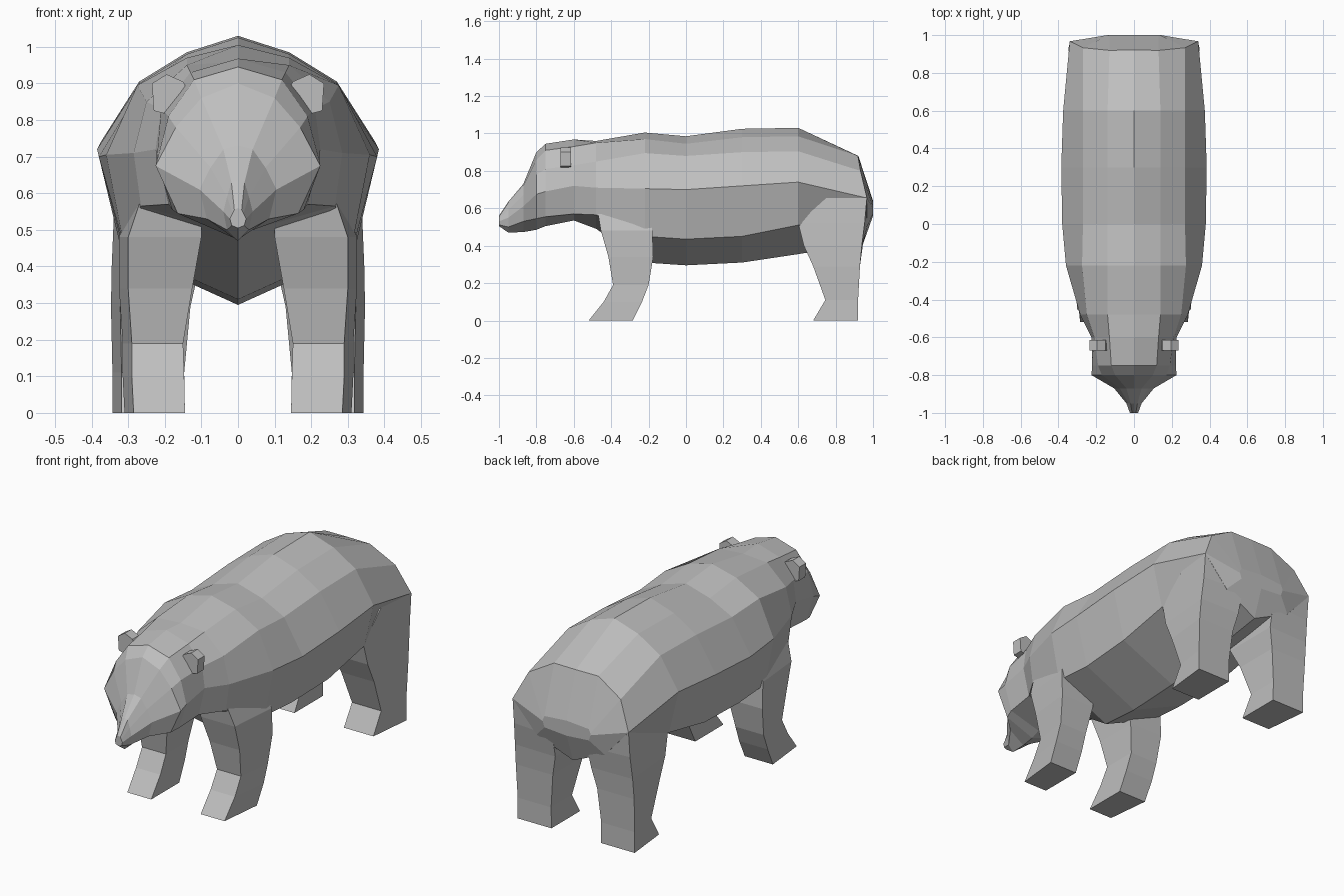
import bpy
import bmesh

default_cube = bpy.data.objects.get("Cube")
if default_cube:
    bpy.data.objects.remove(default_cube, do_unlink=True)

# One plain colour for the whole animal
fur = bpy.data.materials.new("grey_fur")
fur.use_nodes = True
grey = (0.52, 0.52, 0.52, 1)
fur.diffuse_color = grey
fur.node_tree.nodes["Principled BSDF"].inputs["Base Color"].default_value = grey


def loft(name, rings, mirror=False):
    """Skin a closed surface over equally long closed rings of points."""
    bm = bmesh.new()
    loops = [[bm.verts.new(point) for point in ring] for ring in rings]
    for lower, upper in zip(loops, loops[1:]):
        for i in range(len(lower)):
            j = (i + 1) % len(lower)
            bm.faces.new((lower[i], lower[j], upper[j], upper[i]))
    bm.faces.new(loops[0])
    bm.faces.new(loops[-1])
    bmesh.ops.recalc_face_normals(bm, faces=bm.faces)
    mesh = bpy.data.meshes.new(name)
    bm.to_mesh(mesh)
    bm.free()
    mesh.materials.append(fur)
    part = bpy.data.objects.new(name, mesh)
    bpy.context.scene.collection.objects.link(part)
    if mirror:
        part.modifiers.new("other_side", "MIRROR")
    return part


def cross_section(half, y_at):
    """Close a half outline (top middle to bottom middle) by reflecting it."""
    outline = half + [(-x, z) for x, z in half[-2:0:-1]]
    return [(x, y_at(x, z), z) for x, z in outline]


def level(y):
    return lambda x, z: y


def rump_slope(x, z):
    return 1 - 0.28 * abs(z - 0.6) - 0.15 * x * x


# Snout, skull and neck: half outlines from the nose backwards
head = [
    (-1, [(0, .56), (.01, .555), (.015, .545), (.022, .53), (.017, .512), (0, .505)]),
    (-0.95, [(0, .635), (.018, .63), (.03, .59), (.04, .55), (.03, .5), (0, .47)]),
    (-0.87, [(0, .73), (.04, .72), (.075, .67), (.105, .61), (.085, .53), (0, .473)]),
    (-0.8, [(0, .9), (.1, .86), (.17, .78), (.225, .675), (.165, .545), (0, .485)]),
    (-0.75, [(0, .945), (.12, .91), (.19, .81), (.222, .69), (.18, .555), (0, .505)]),
    (-0.6, [(0, .968), (.13, .93), (.21, .83), (.225, .72), (.19, .57), (0, .535)]),
]

# Torso: half outlines from shoulders to hips
torso = [
    (-0.48, [(0, .96), (.14, .95), (.25, .85), (.285, .71), (.265, .565), (0, .49)]),
    (-0.22, [(0, 1.005), (.14, .97), (.275, .895), (.36, .705), (.31, .45), (0, .31)]),
    (0, [(0, .985), (.14, .945), (.27, .88), (.38, .7), (.31, .435), (0, .295)]),
    (0.3, [(0, 1.025), (.14, .98), (.27, .9), (.385, .72), (.32, .45), (0, .31)]),
    (0.6, [(0, 1.03), (.14, .985), (.27, .905), (.375, .74), (.32, .51), (0, .355)]),
]
sections = [cross_section(half, level(y)) for y, half in head + torso]

# Rump: a sloping outline closed by a small flat patch
rump_rim = [(0, .88), (.13, .88), (.27, .8), (.34, .655), (.2, .5), (0, .41)]
rump_end = [(0, .64), (.13, .63), (.14, .61), (.14, .6), (.13, .57), (0, .56)]
sections.append(cross_section(rump_rim, rump_slope))
sections.append(cross_section(rump_end, level(1)))
loft("body", sections)

# Ears: small upright slabs
ear_outline = [(.13, .87), (.15, .905), (.195, .925), (.235, .9), (.23, .825), (.17, .81)]
loft("ears", [[(x, y, z) for x, z in ear_outline] for y in (-0.67, -0.615)], mirror=True)


def leg_ring(z, inner, outer, front, back, bulge):
    """Four-cornered slice of a leg; bulge pushes the inner back corner out."""
    return [(inner, front, z), (outer - 0.025, front, z),
            (outer, back, z), (inner, back + bulge, z)]


# Legs: height, inner and outer x, front and back y, bulge
front_leg = [
    (0, .145, .31, -.52, -.285, 0),
    (.1, .147, .315, -.44, -.235, 0),
    (.19, .15, .315, -.39, -.2, 0),
    (.34, .125, .325, -.415, -.175, 0),
    (.48, .1, .325, -.455, -.18, 0),
    (.57, .1, .295, -.47, -.2, 0),
]
rear_leg = [
    (0, .145, .343, .68, .92, 0),
    (.11, .147, .343, .745, .92, 0),
    (.29, .13, .347, .68, .93, 0),
    (.4, .105, .345, .63, .94, .005),
    (.52, .1, .34, .6, .955, .02),
    (.655, .1, .34, .75, .967, .018),
]
for name, slices in (("front_legs", front_leg), ("rear_legs", rear_leg)):
    loft(name, [leg_ring(*values) for values in slices], mirror=True)
